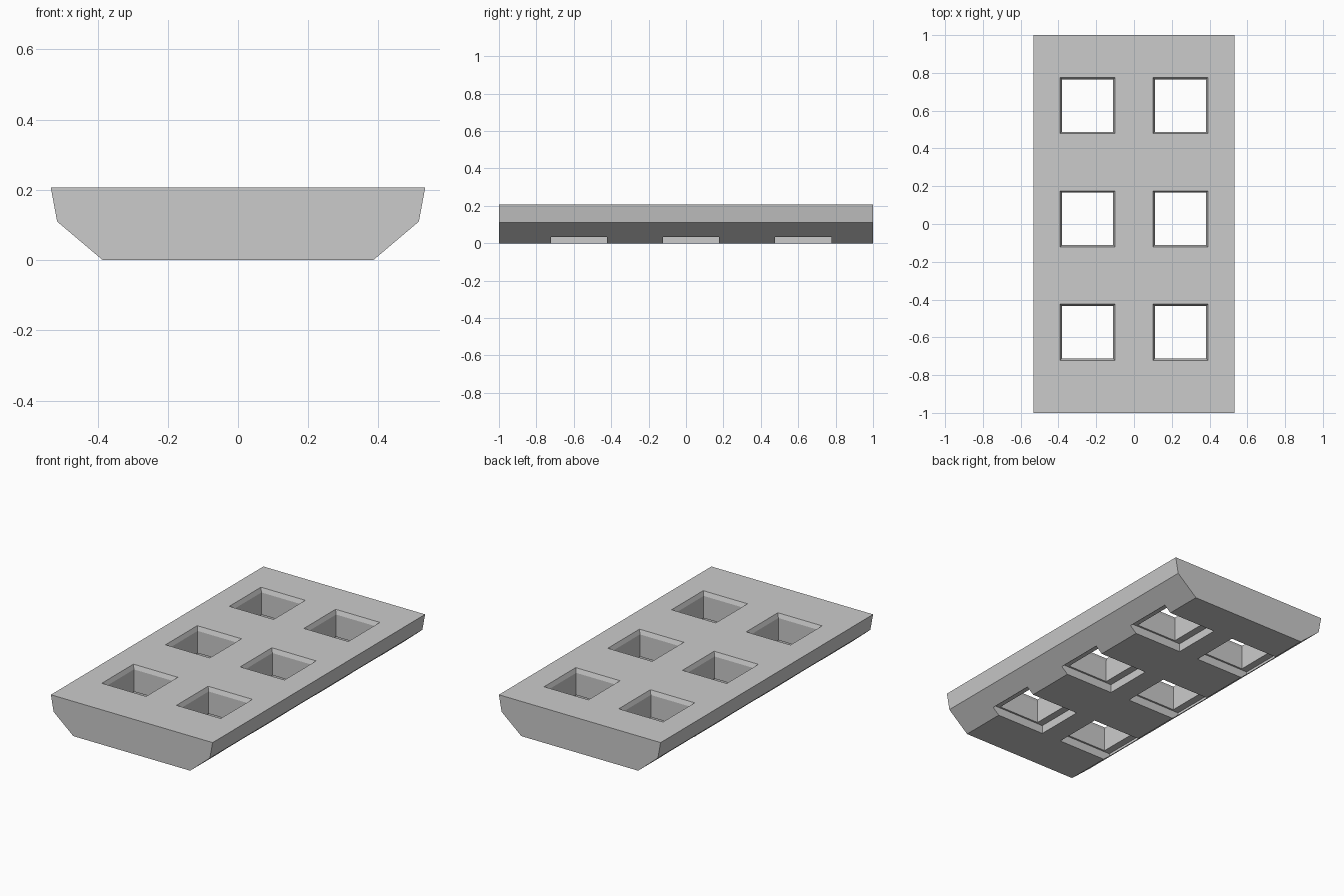
import bpy
import bmesh

cube = bpy.data.objects.get("Cube")
if cube:
    bpy.data.objects.remove(cube, do_unlink=True)

TOP = 0.207
COLUMNS = (-0.246, 0.246)
ROWS = (-0.573, 0.027, 0.627)

grey = bpy.data.materials.new("light_grey")
grey.use_nodes = True
colour = (0.6, 0.6, 0.6, 1)
grey.diffuse_color = colour
grey.node_tree.nodes["Principled BSDF"].inputs["Base Color"].default_value = colour


def make_object(name, bm):
    bmesh.ops.recalc_face_normals(bm, faces=bm.faces[:])
    mesh = bpy.data.meshes.new(name)
    bm.to_mesh(mesh)
    bm.free()
    mesh.materials.append(grey)
    obj = bpy.data.objects.new(name, mesh)
    bpy.context.collection.objects.link(obj)
    return obj


def cutter_set(name, z0, half0, z1, half1):
    """One tapered rectangular block at every window position."""
    bm = bmesh.new()
    for cx in COLUMNS:
        for cy in ROWS:
            rings = []
            for z, (hx, hy) in ((z0, half0), (z1, half1)):
                rings.append([bm.verts.new((cx + sx * hx, cy + sy * hy, z))
                              for sx, sy in ((-1, -1), (1, -1), (1, 1), (-1, 1))])
            low, high = rings
            bm.faces.new(low[::-1])
            bm.faces.new(high)
            for i in range(4):
                j = (i + 1) % 4
                bm.faces.new((low[i], low[j], high[j], high[i]))
    obj = make_object(name, bm)
    obj.hide_render = True
    return obj


# Slab: chamfered cross-section swept along its length
half_profile = [(0.385, 0), (0.515, 0.11), (0.533, TOP)]
profile = half_profile + [(-x, z) for x, z in reversed(half_profile)]
bm = bmesh.new()
end = bm.faces.new([bm.verts.new((x, -1, z)) for x, z in profile])
swept = bmesh.ops.extrude_face_region(bm, geom=[end], use_keep_orig=True)
moved = [v for v in swept["geom"] if isinstance(v, bmesh.types.BMVert)]
bmesh.ops.translate(bm, verts=moved, vec=(0, 2, 0))
slab = make_object("slab", bm)

# Openings: straight shafts, bevelled upper rims, wider recesses underneath
cutters = [
    cutter_set("shaft_cutter", -0.1, (0.136, 0.139), 0.3, (0.136, 0.139)),
    cutter_set("rim_cutter", TOP - 0.025, (0.136, 0.139), TOP + 0.025, (0.156, 0.159)),
    cutter_set("recess_cutter", -0.1, (0.18, 0.15), 0.05, (0.18, 0.15)),
]
for cutter in cutters:
    cut = slab.modifiers.new(cutter.name, "BOOLEAN")
    cut.operation = "DIFFERENCE"
    cut.solver = "EXACT"
    cut.object = cutter

# Bake the cuts and drop the helpers
bpy.context.view_layer.update()
depsgraph = bpy.context.evaluated_depsgraph_get()
baked = bpy.data.meshes.new_from_object(slab.evaluated_get(depsgraph))
slab.modifiers.clear()
slab.data = baked
for cutter in cutters:
    bpy.data.objects.remove(cutter, do_unlink=True)
